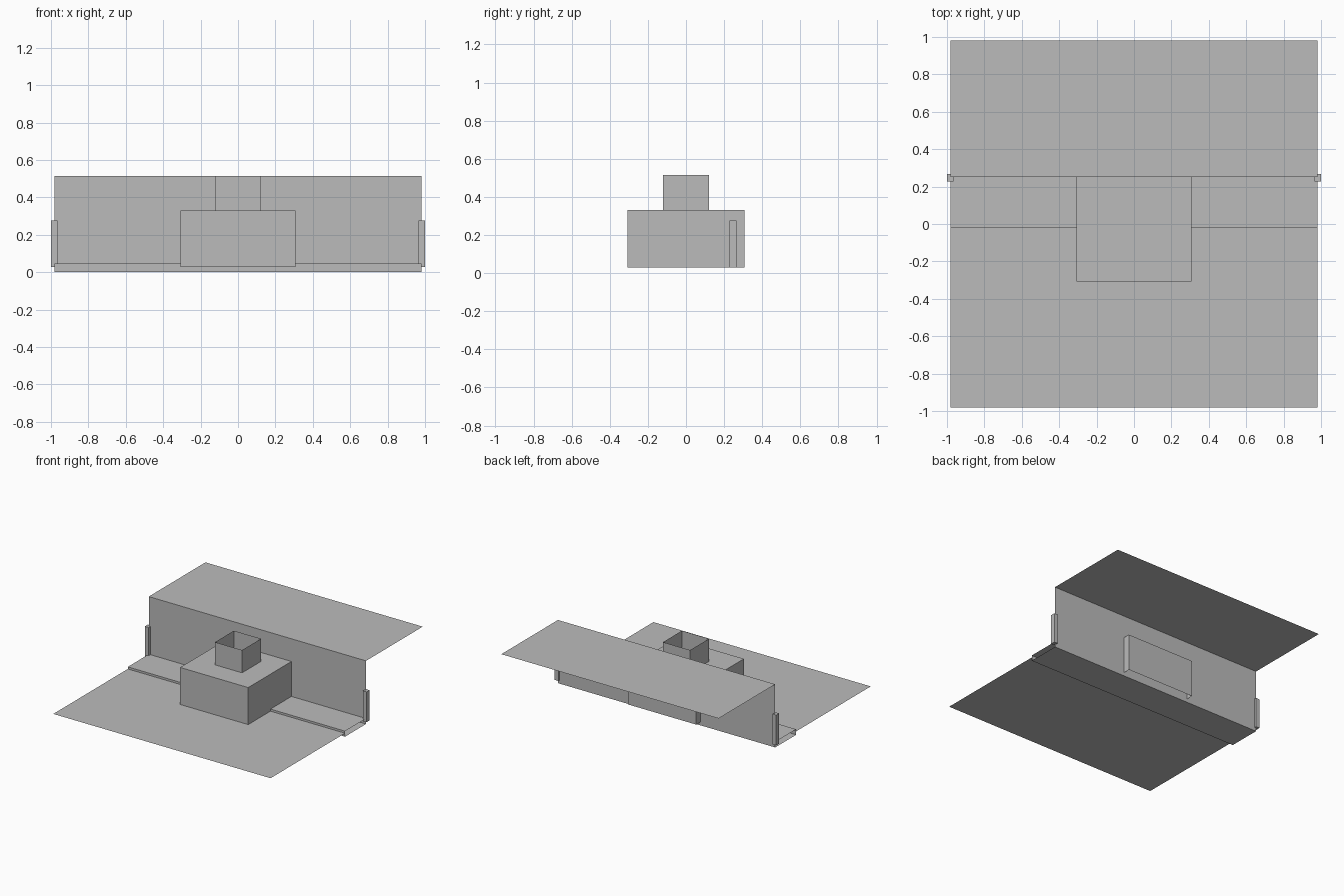
import bpy
import bmesh

cube = bpy.data.objects.get("Cube")
if cube:
    bpy.data.objects.remove(cube, do_unlink=True)

# Single grey material
grey = bpy.data.materials.new("plain_grey")
grey.use_nodes = True
colour = (0.5, 0.5, 0.5, 1)
grey.diffuse_color = colour
grey.node_tree.nodes["Principled BSDF"].inputs["Base Color"].default_value = colour

HALF = 0.98      # half width of the sheets
WALL_Y = 0.25    # back wall
STEP_Y = -0.02   # front of the step
GROUND = 0.028
STEP_TOP = 0.045
ROOF = 0.515


def finish(name, bm):
    mesh = bpy.data.meshes.new(name)
    bm.to_mesh(mesh)
    bm.free()
    mesh.materials.append(grey)
    obj = bpy.data.objects.new(name, mesh)
    bpy.context.collection.objects.link(obj)
    return obj


def sheet(name, profile):
    """Extrude an open (y, z) profile across the full width."""
    bm = bmesh.new()
    rows = [[bm.verts.new((x, y, z)) for x in (-HALF, HALF)] for y, z in profile]
    for a, b in zip(rows, rows[1:]):
        bm.faces.new((a[0], a[1], b[1], b[0]))
    return finish(name, bm)


def box(name, low, high, open_sides=()):
    """Box between two corners; open_sides lists z directions left uncapped."""
    bm = bmesh.new()
    bmesh.ops.create_cube(bm, size=1)
    bm.normal_update()
    gone = [f for f in bm.faces if round(f.normal.z) in open_sides and abs(f.normal.z) > 0.5]
    bmesh.ops.delete(bm, geom=gone, context="FACES")
    for v in bm.verts:
        v.co = [(l + h) / 2 + c * (h - l) for c, l, h in zip(v.co, low, high)]
    return finish(name, bm)


# Thin sheets: ground, hollow step open at both ends, wall and upper terrace
sheet("ground", [(-HALF, GROUND), (STEP_Y, GROUND)])
sheet("step", [(WALL_Y, 0), (STEP_Y, 0), (STEP_Y, STEP_TOP), (WALL_Y, STEP_TOP)])
sheet("back_wall", [(WALL_Y, 0), (WALL_Y, STEP_TOP), (WALL_Y, ROOF)])
sheet("upper_terrace", [(WALL_Y, ROOF), (HALF, ROOF)])

# Central block, poking slightly through the wall, with an open shaft on top
box("main_block", (-0.307, -0.307, GROUND), (0.307, 0.307, 0.33), open_sides=(-1,))
box("shaft", (-0.122, -0.122, 0.33), (0.122, 0.122, ROOF), open_sides=(-1, 1))

# Posts at both ends of the wall
for side, x in (("right", -1.0), ("left", 0.966)):
    box(side + "_post", (x, 0.228, GROUND), (x + 0.034, 0.266, 0.275))
